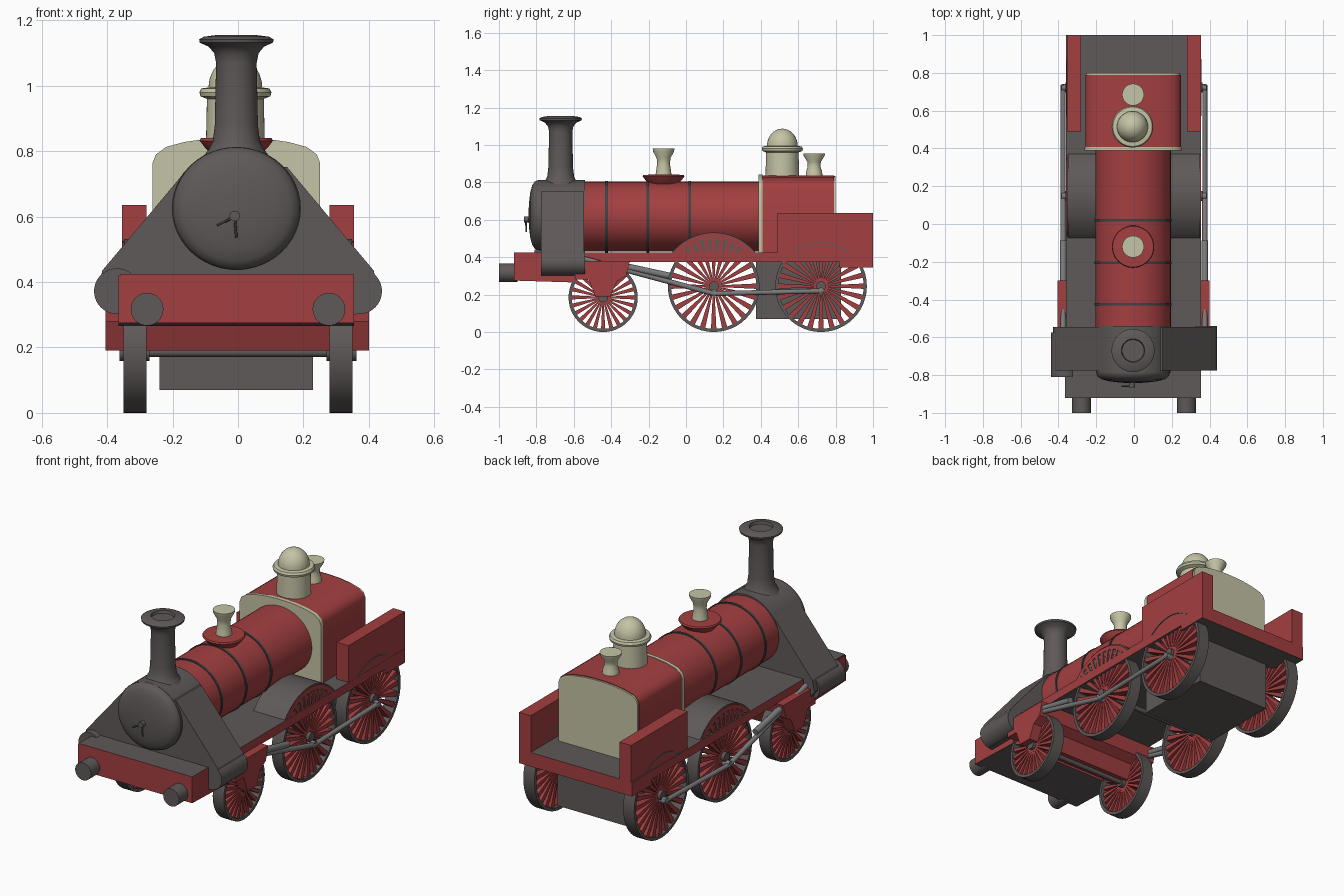
import bpy, bmesh, math
from mathutils import Vector, Matrix

if "Cube" in bpy.data.objects:
    bpy.data.objects.remove(bpy.data.objects["Cube"])


def mat(name, r, g, b):
    m = bpy.data.materials.new(name)
    m.diffuse_color = (r, g, b, 1)
    m.use_nodes = True
    m.node_tree.nodes["Principled BSDF"].inputs["Base Color"].default_value = m.diffuse_color
    return m


RED = mat("red paint", 0.37, 0.05, 0.052)
GREY = mat("dark grey iron", 0.115, 0.1, 0.1)
CREAM = mat("cream metal", 0.56, 0.55, 0.38)
STEEL = mat("rod steel", 0.2, 0.2, 0.2)
BLACK = mat("band black", 0.05, 0.055, 0.06)
CX = -0.005     # boiler centre line
BZ = 0.625      # boiler axis height


def finish(name, bm, mats, smooth=True):
    bmesh.ops.recalc_face_normals(bm, faces=bm.faces)
    me = bpy.data.meshes.new(name)
    bm.to_mesh(me)
    bm.free()
    for m in mats:
        me.materials.append(m)
    ob = bpy.data.objects.new(name, me)
    bpy.context.collection.objects.link(ob)
    if smooth:
        bpy.ops.object.select_all(action='DESELECT')
        ob.select_set(True)
        bpy.context.view_layer.objects.active = ob
        bpy.ops.object.shade_smooth_by_angle(angle=math.radians(35))
    return ob


def to_axis(a, b, h, axis):
    return {'z': (a, b, h), 'y': (a, h, b), 'x': (h, a, b)}[axis]


def add_lathe(bm, prof, loc, axis='z', segs=48, closed=False, sx=1.0):
    """Spin (radius, height) points about an axis through loc."""
    rings = []
    for r, h in prof:
        ring = []
        for i in range(segs):
            t = 2 * math.pi * i / segs
            p = Vector(to_axis(r * math.cos(t) * sx, r * math.sin(t), h, axis))
            ring.append(bm.verts.new(p + Vector(loc)))
        rings.append(ring)
    faces = []
    pairs = list(zip(rings, rings[1:])) + ([(rings[-1], rings[0])] if closed else [])
    for lo, hi in pairs:
        for i in range(segs):
            j = (i + 1) % segs
            faces.append(bm.faces.new((lo[i], lo[j], hi[j], hi[i])))
    if not closed:
        faces += [bm.faces.new(rings[0]), bm.faces.new(rings[-1])]
    return faces


def lathe(name, prof, loc, m, axis='z', **kw):
    bm = bmesh.new()
    add_lathe(bm, prof, loc, axis, **kw)
    return finish(name, bm, [m])


def add_prism(bm, pts, lo, hi, axis):
    a = [bm.verts.new(to_axis(u, v, lo, axis)) for u, v in pts]
    b = [bm.verts.new(to_axis(u, v, hi, axis)) for u, v in pts]
    n = len(pts)
    fs = [bm.faces.new(a), bm.faces.new(b)]
    fs += [bm.faces.new((a[i], a[(i + 1) % n], b[(i + 1) % n], b[i])) for i in range(n)]
    return fs


def prism(name, pts, lo, hi, axis, m, top=None, smooth=False):
    """Extruded outline; faces pointing up or down may take a second colour."""
    bm = bmesh.new()
    add_prism(bm, pts, lo, hi, axis)
    if top:
        bm.normal_update()
        for f in bm.faces:
            f.material_index = int(abs(f.normal.z) > 0.8)
    return finish(name, bm, [m, top] if top else [m], smooth)


def box(name, x0, x1, y0, y1, z0, z1, m, top=None):
    return prism(name, [(y0, z0), (y1, z0), (y1, z1), (y0, z1)], x0, x1, 'x', m, top)


def rod(name, p, q, r, m, segs=12):
    p, q = Vector(p), Vector(q)
    bm = bmesh.new()
    add_lathe(bm, [(r, 0), (r, (q - p).length)], (0, 0, 0), segs=segs)
    turn = (q - p).to_track_quat('Z', 'Y').to_matrix().to_4x4()
    bmesh.ops.transform(bm, matrix=Matrix.Translation(p) @ turn, verts=bm.verts)
    return finish(name, bm, [m])


def arc(cy, cz, r, zcut, n=24):
    """Part of a circle above a height, as (y, z) points."""
    a0 = math.asin((zcut - cz) / r)
    return [(cy + r * math.cos(a0 + (math.pi - 2 * a0) * i / n),
             cz + r * math.sin(a0 + (math.pi - 2 * a0) * i / n)) for i in range(n + 1)]


def wheel(name, side, y, r, spokes):
    bm = bmesh.new()
    x0, x1 = sorted((side * 0.28, side * 0.35))
    c = (0, y, r)
    add_lathe(bm, [(r, x0), (r, x1), (r - 0.017, x1), (r - 0.017, x0)], c, 'x', closed=True)
    h0, h1 = sorted((side * 0.27, side * 0.362))
    add_lathe(bm, [(0.026, h0), (0.026, h1)], c, 'x', segs=20)
    s0, s1 = sorted((side * 0.295, side * 0.343))
    for i in range(spokes):
        t = 2 * math.pi * i / spokes
        d, n = Vector((math.cos(t), math.sin(t))), Vector((-math.sin(t), math.cos(t)))
        o = Vector((y, r))
        w1 = r * 0.06
        pts = [o + d * 0.02 - n * 0.004, o + d * (r - 0.01) - n * w1,
               o + d * (r - 0.01) + n * w1, o + d * 0.02 + n * 0.004]
        for f in add_prism(bm, pts, s0, s1, 'x'):
            f.material_index = 1
    finish(name, bm, [GREY, RED])


# chassis
box("running_board", -0.36, 0.355, -0.92, 1.0, 0.375, 0.425, RED, GREY)
box("rear_beam", -0.36, 0.355, 0.82, 1.0, 0.345, 0.38, RED, GREY)
prism("front_beam", [(-0.92, 0.275), (-0.6, 0.265), (-0.55, 0.42), (-0.92, 0.42)],
      -0.365, 0.355, 'x', RED, GREY)
prism("axle_guard", [(-0.6, 0.38), (-0.59, 0.28), (-0.52, 0.28), (-0.485, 0.19), (-0.405, 0.19),
                     (-0.37, 0.27), (-0.32, 0.3), (-0.3, 0.38)], -0.405, 0.4, 'x', RED)
box("ash_pan", -0.24, 0.23, 0.375, 0.83, 0.07, 0.38, GREY)

# boiler with bands
lathe("boiler", [(0.187, -0.55), (0.187, 0.4)], (CX, 0, BZ - 0.008), RED, 'y', sx=1.07)
for k, y in enumerate((-0.425, -0.205, 0.02)):
    lathe("boiler_band_%d" % k, [(0.187, y - 0.007), (0.191, y - 0.007), (0.191, y + 0.007),
          (0.187, y + 0.007)], (CX, 0, BZ - 0.008), BLACK, 'y', sx=1.07, closed=True)

# smokebox, door and its handle
lathe("smokebox", [(0.188, -0.785), (0.188, -0.54)], (CX, 0, BZ), GREY, 'y', sx=1.05)
lathe("smokebox_door", [(0.187, -0.78), (0.187, -0.79), (0.18, -0.808), (0.16, -0.822), (0.12, -0.833),
      (0.06, -0.84), (0.01, -0.842)], (CX, 0, BZ), GREY, 'y', sx=1.04)
lathe("door_knob", [(0.016, -0.865), (0.016, -0.83)], (-0.01, 0, 0.602), GREY, 'y', segs=16)
rod("door_handle_1", (-0.01, -0.858, 0.6), (-0.065, -0.858, 0.573), 0.004, GREY, 8)
rod("door_handle_2", (-0.01, -0.853, 0.6), (-0.005, -0.853, 0.535), 0.004, GREY, 8)
half = [(0.15, 0.752), (0.415, 0.435), (0.43, 0.37), (0.38, 0.302), (0.3, 0.3)]
prism("smokebox_saddle", half + [(-x, z) for x, z in reversed(half)], -0.775, -0.545, 'y', GREY)

# chimney
lathe("chimney", [(0.1, 0.785), (0.085, 0.805), (0.072, 0.83), (0.066, 0.88), (0.062, 1.07), (0.068, 1.1),
      (0.085, 1.12), (0.112, 1.132), (0.114, 1.142), (0.1, 1.15), (0.062, 1.155), (0.058, 1.14)],
      (CX, -0.67, 0), GREY)

# firebox casing with cream end plates
def casing(g):
    h = [(0.253 + g, 0.42), (0.253 + g, 0.765), (0.243 + g, 0.79), (0.215, 0.81 + g),
         (0.16, 0.825 + g), (0.09, 0.835 + g), (0.03, 0.838 + g)]
    return [(CX + x, z) for x, z in h] + [(CX - x, z) for x, z in reversed(h)]


prism("firebox", casing(0), 0.405, 0.79, 'y', RED, smooth=True)
prism("firebox_front_plate", casing(0.003), 0.388, 0.408, 'y', CREAM, smooth=True)
prism("firebox_back_plate", casing(-0.004), 0.785, 0.8, 'y', CREAM, smooth=True)

# fittings on top
lathe("valve_base", [(0.07, 0.76), (0.075, 0.79), (0.095, 0.81), (0.112, 0.832), (0.108, 0.84),
      (0.05, 0.842)], (CX, -0.12, 0), RED)
lathe("valve_column", [(0.044, 0.83), (0.04, 0.86), (0.034, 0.9), (0.037, 0.93), (0.056, 0.965),
      (0.058, 0.98)], (CX, -0.12, 0), CREAM, segs=32)
dome = [(0.082 * math.cos(t * math.pi / 20), 0.995 + 0.092 * math.sin(t * math.pi / 20))
        for t in range(10)] + [(0.003, 1.087)]
lathe("steam_dome", [(0.09, 0.82), (0.087, 0.96), (0.107, 0.968), (0.11, 0.98), (0.104, 0.992)] + dome,
      (-0.008, 0.515, 0), CREAM)
lathe("whistle", [(0.046, 0.825), (0.042, 0.86), (0.034, 0.885), (0.036, 0.91), (0.056, 0.942),
      (0.058, 0.955)], (CX, 0.685, 0), CREAM, segs=32)

# axles
for nm, y, r in (("front", -0.443, 0.185), ("middle", 0.148, 0.245), ("rear", 0.722, 0.245)):
    rod(nm + "_axle", (-0.36, y, r), (0.36, y, r), 0.014, GREY)

# parts on both sides
for s, tag in ((1, "right"), (-1, "left")):
    def span(a, b):
        return sorted((s * a, s * b))

    wheel("front_wheel_" + tag, s, -0.443, 0.185, 24)
    wheel("middle_wheel_" + tag, s, 0.148, 0.245, 24)
    wheel("rear_wheel_" + tag, s, 0.722, 0.245, 24)
    box("side_panel_" + tag, *span(0.28, 0.354), 0.49, 1.0, 0.42, 0.635, RED)
    outer, inner = arc(0.722, 0.245, 0.235, 0.425), arc(0.722, 0.245, 0.229, 0.425)
    prism("rear_arch_trim_" + tag, outer + inner[::-1], *span(0.354, 0.358), 'x', GREY)

    # splasher over the driving wheel, faced with red bars and rim
    prism("splasher_" + tag, arc(0.148, 0.245, 0.287, 0.41), *span(0.15, 0.349), 'x', GREY, smooth=True)
    bm = bmesh.new()
    x0, x1 = span(0.348, 0.354)
    add_prism(bm, arc(0.148, 0.245, 0.28, 0.42) + arc(0.148, 0.245, 0.255, 0.42)[::-1], x0, x1, 'x')
    for i in range(-4, 5):
        t = math.pi / 2 + i * math.pi / 18
        d, n = Vector((math.cos(t), math.sin(t))), Vector((-math.sin(t), math.cos(t))) * 0.011
        a, b = Vector((0.148, 0.245)) + d * (0.175 / d.y), Vector((0.148, 0.245)) + d * 0.262
        add_prism(bm, [a - n, b - n, b + n, a + n], x0, x1, 'x')
    finish("splasher_face_" + tag, bm, [RED], False)

    # steam cylinder, buffer and motion rods
    dy = 0 if s > 0 else -0.035
    lathe("steam_cylinder_" + tag, [(0.07, -0.775 + dy), (0.07, -0.54 + dy)], (s * 0.37, 0, 0.372), GREY, 'y')
    lathe("buffer_" + tag, [(0.05, -1.0), (0.05, -0.9)], (s * 0.278, 0, 0.317), GREY, 'y', segs=32)
    X = s * 0.375
    rod("connecting_rod_" + tag, (X, -0.56, 0.395), (X, 0.15, 0.205), 0.014, STEEL)
    rod("crosshead_" + tag, (X, -0.32, 0.35), (X, -0.09, 0.3), 0.018, STEEL)
    rod("coupling_rod_" + tag, (X, 0.14, 0.205), (X, 0.735, 0.22), 0.013, STEEL)
    for k, (y, z) in enumerate(((0.148, 0.21), (0.722, 0.22))):
        rod("crank_pin_%s_%d" % (tag, k), (s * 0.34, y, z), (s * 0.385, y, z), 0.018, STEEL)
